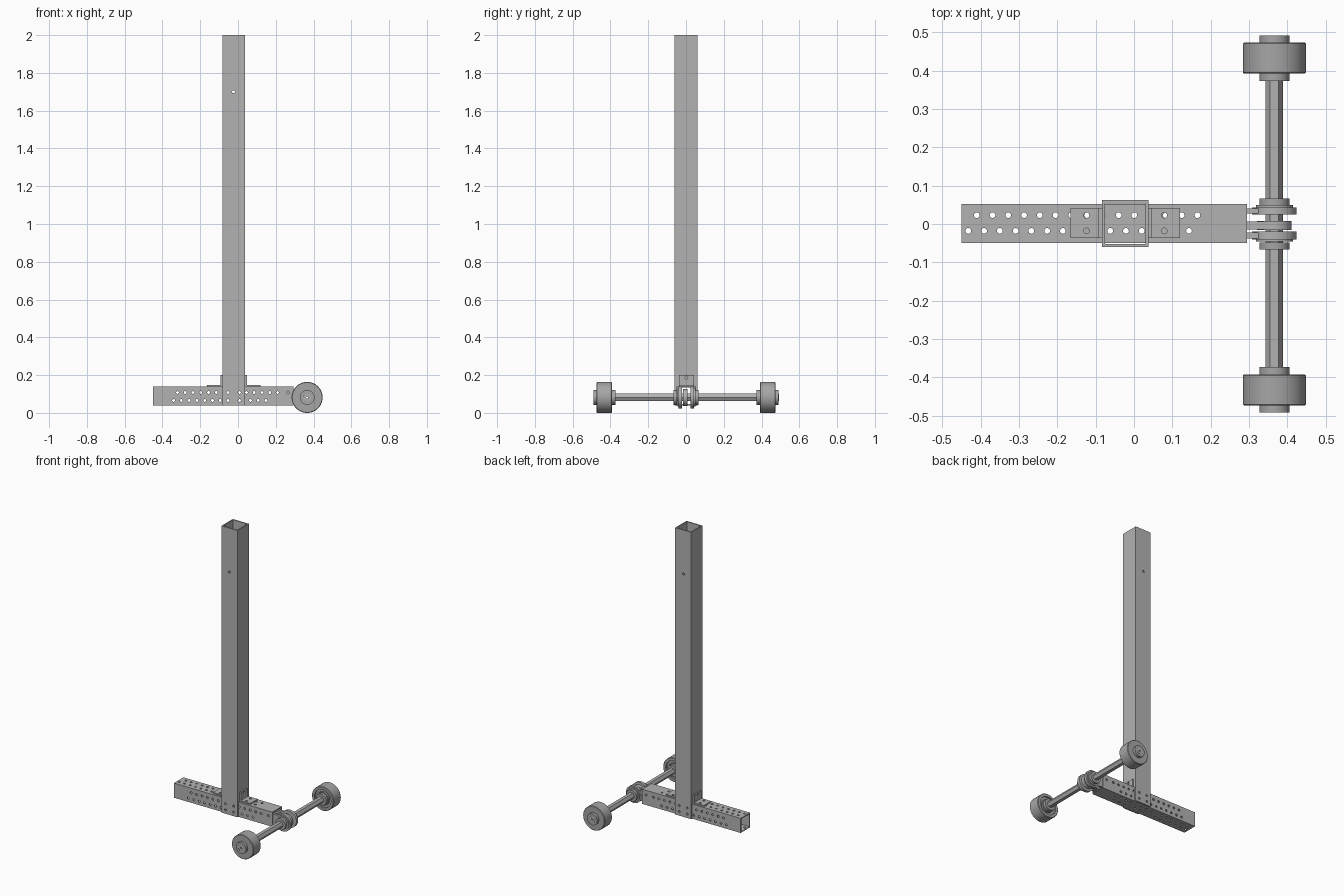
import bpy, bmesh, math
from mathutils import Matrix, Vector

if "Cube" in bpy.data.objects:
    bpy.data.objects.remove(bpy.data.objects["Cube"])


def material(name, v):
    m = bpy.data.materials.new(name)
    m.diffuse_color = (v, v, v, 1)
    m.use_nodes = True
    m.node_tree.nodes["Principled BSDF"].inputs["Base Color"].default_value = m.diffuse_color
    return m


FRAME = material("light grey metal", 0.45)
ROLL = material("mid grey metal", 0.38)


def finish(name, bm, mat=None, smooth=False):
    bmesh.ops.recalc_face_normals(bm, faces=bm.faces)
    me = bpy.data.meshes.new(name)
    bm.to_mesh(me)
    bm.free()
    ob = bpy.data.objects.new(name, me)
    bpy.context.collection.objects.link(ob)
    if mat:
        me.materials.append(mat)
    if smooth:
        bpy.ops.object.select_all(action='DESELECT')
        ob.select_set(True)
        bpy.context.view_layer.objects.active = ob
        bpy.ops.object.shade_smooth_by_angle(angle=math.radians(30))
    return ob


def add_box(bm, lo, hi):
    lo, hi = Vector(lo), Vector(hi)
    bmesh.ops.create_cube(bm, size=1, matrix=Matrix.Translation((lo + hi) / 2)
                          @ Matrix.Diagonal((*(hi - lo), 1)))


def box(name, lo, hi, mat=FRAME):
    bm = bmesh.new()
    add_box(bm, lo, hi)
    return finish(name, bm, mat)


def cut(ob, cutter):
    mod = ob.modifiers.new("cut", 'BOOLEAN')
    mod.operation = 'DIFFERENCE'
    mod.solver = 'EXACT'
    mod.object = cutter
    bpy.context.view_layer.objects.active = ob
    bpy.ops.object.modifier_apply(modifier=mod.name)
    bpy.data.objects.remove(cutter)


def drill(ob, centres, axis, r=0.0075, length=0.5):
    bm = bmesh.new()
    rot = {'x': Matrix.Rotation(math.pi / 2, 4, 'Y'),
           'y': Matrix.Rotation(math.pi / 2, 4, 'X'),
           'z': Matrix.Identity(4)}[axis]
    for c in centres:
        bmesh.ops.create_cone(bm, cap_ends=True, segments=16, radius1=r, radius2=r,
                              depth=length, matrix=Matrix.Translation(c) @ rot)
    cut(ob, finish("drill", bm))


def lathe(name, profile, mat, segs=48, smooth=True):
    """Spin closed (radius, y) profile about the axle line."""
    bm = bmesh.new()
    rings = []
    for i in range(segs):
        a = 2 * math.pi * i / segs
        rings.append([bm.verts.new((AX + r * math.cos(a), y, AZ + r * math.sin(a)))
                      for r, y in profile])
    n = len(profile)
    for i in range(segs):
        p, q = rings[i], rings[(i + 1) % segs]
        for j in range(n):
            k = (j + 1) % n
            bm.faces.new((p[j], p[k], q[k], q[j]))
    return finish(name, bm, mat, smooth)


def ring(name, r, y0, y1, mat=FRAME, bore=0.02):
    return lathe(name, [(bore, y0), (r, y0), (r, y1), (bore, y1)], mat)


AX, AZ = 0.366, 0.082

# upright square tube, open at the top, straddling the beam
PX0, PX1, PY0, PY1 = -0.083, 0.038, -0.060, 0.062
W = 0.008
post = box("upright_post", (PX0, PY0, 0.04), (PX1, PY1, 2))
cut(post, box("hollow", (PX0 + W, PY0 + W, -0.1), (PX1 - W, PY1 - W, 2.1)))
cut(post, box("slot", (-0.3, -0.05, -0.1), (0.3, 0.052, 0.14)))
bolts = [(x, 0, z) for x in (-0.053, 0.008) for z in (0.066, 0.108)]
drill(post, bolts, 'y')
drill(post, [(-0.024, 0, 1.7)], 'y', 0.008)

# perforated base beam
beam = box("base_beam", (-0.45, -0.05, 0.04), (0.295, 0.052, 0.14))
cut(beam, box("hollow", (-0.6, -0.044, 0.046), (0.5, 0.046, 0.134)))
P = 0.0411
side = list(bolts) + [(0.265, 0, 0.108)]
side += [(-0.32 + P * i, 0, 0.108) for i in range(6)]
side += [(0.045 + P * i, 0, 0.108) for i in range(5)]
side += [(-0.341 + P * i, 0, 0.066) for i in range(7)]
side += [(0.066 + P * i, 0, 0.066) for i in range(3)]
drill(beam, side, 'y')
drill(beam, [(-0.41 + P * i, 0.023, 0.09) for i in range(15)]
      + [(-0.432 + P * i, -0.018, 0.09) for i in range(15)], 'z')

# angle brackets either side of the post
for name, xa, s in (("left_bracket", PX0, -1), ("right_bracket", PX1, 1)):
    bm = bmesh.new()
    outline = [(0, 0.14), (0.082, 0.14), (0.082, 0.148), (0.009, 0.148),
               (0.009, 0.2), (0, 0.2)]
    f = bm.faces.new([bm.verts.new((xa + s * x, -0.037, z)) for x, z in outline])
    ext = bmesh.ops.extrude_face_region(bm, geom=[f])
    bmesh.ops.translate(bm, vec=(0, 0.079, 0),
                        verts=[v for v in ext['geom'] if isinstance(v, bmesh.types.BMVert)])
    br = finish(name, bm, FRAME)
    drill(br, [(xa + s * 0.041, y, 0.145) for y in (-0.018, 0.023)], 'z', length=0.05)
    drill(br, [(xa + s * 0.005, 0.002, 0.187)], 'x', length=0.05)

# rounded axle mounts reaching out of the beam end
for name, y0, y1, r in (("back_mount", 0.025, 0.043, 0.058),
                        ("middle_mount", -0.016, 0.008, 0.045),
                        ("front_mount", -0.040, -0.020, 0.058)):
    ring(name, r, y0, y1)
    box(name + "_arm", (0.24, y0 + 0.002, AZ - 0.03), (AX - 0.025, y1 - 0.002, AZ + 0.04))
ring("back_flange", 0.048, 0.043, 0.050)
ring("front_flange", 0.048, -0.046, -0.040)

# hexagonal axle
lathe("axle", [(0.006, -0.49), (0.0225, -0.49), (0.0225, 0.492), (0.006, 0.492)],
      FRAME, 6, False)

# wheels with recessed inner faces, and clamping collars
for tag, s in (("back", 1), ("front", -1)):
    lathe(tag + "_wheel", [(r, s * y) for r, y in (
        (0.02, 0.392), (0.045, 0.392), (0.045, 0.404), (0.062, 0.404), (0.062, 0.392),
        (0.079, 0.392), (0.082, 0.395), (0.082, 0.470), (0.079, 0.473), (0.02, 0.473))],
        ROLL, 64)
    for part, y0, y1 in (("outer", 0.473, 0.491), ("inner", 0.373, 0.392),
                         ("centre", 0.048, 0.067)):
        ring(f"{tag}_{part}_collar", 0.039, s * y0, s * y1, ROLL)
